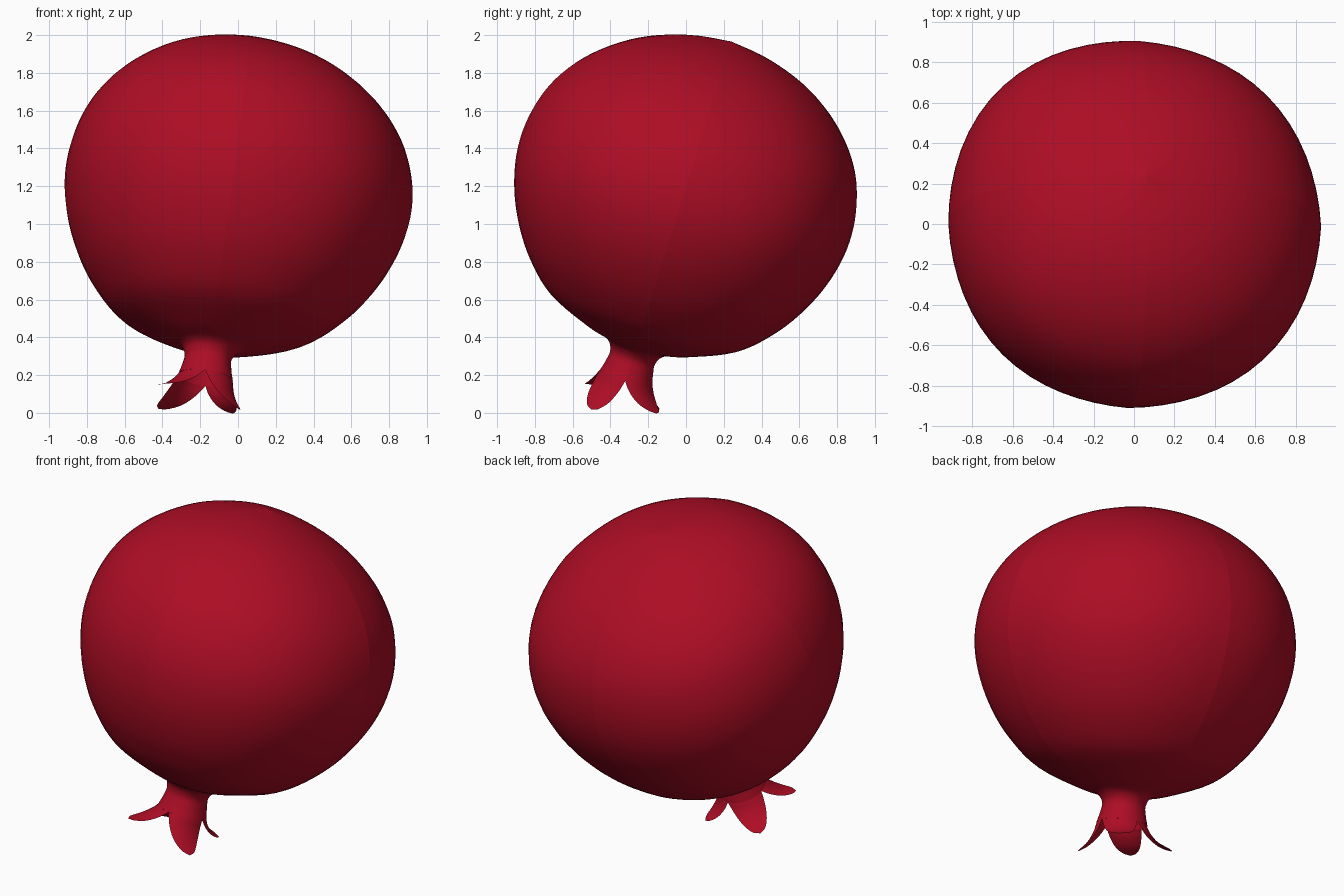
import bpy, math
from mathutils import Vector, Matrix

cube = bpy.data.objects.get("Cube")
if cube:
    bpy.data.objects.remove(cube, do_unlink=True)

# Single rind colour
RED = (0.42, 0.004, 0.018, 1)
skin = bpy.data.materials.new("pomegranate_red")
skin.use_nodes = True
skin.diffuse_color = RED
bsdf = skin.node_tree.nodes["Principled BSDF"]
bsdf.inputs["Base Color"].default_value = RED
bsdf.inputs["Roughness"].default_value = 0.6


def leaning_frame(origin, direction):
    """Matrix whose local z runs downwards along the given direction."""
    axis = Vector(direction).normalized()
    side = (Vector((1, 0, 0)) - axis * axis.x).normalized()
    turn = Matrix((side, axis.cross(side), axis)).transposed().to_4x4()
    return Matrix.Translation(origin) @ turn


def smooth_path(points, steps):
    """Catmull-Rom curve through the profile points."""
    pts = [Vector(p) for p in points]
    pts = [2 * pts[0] - pts[1]] + pts + [2 * pts[-1] - pts[-2]]
    out = []
    for a, b, c, d in zip(pts, pts[1:], pts[2:], pts[3:]):
        for i in range(steps):
            t = i / steps
            out.append(0.5 * (2 * b + (c - a) * t + (2 * a - 5 * b + 4 * c - d) * t * t
                              + (3 * b - a - 3 * c + d) * t ** 3))
    return out + [pts[-2]]


def add_part(name, verts, faces):
    mesh = bpy.data.meshes.new(name)
    mesh.from_pydata(verts, [], faces)
    mesh.materials.append(skin)
    mesh.polygons.foreach_set("use_smooth", [True] * len(mesh.polygons))
    mesh.update()
    obj = bpy.data.objects.new(name, mesh)
    bpy.context.collection.objects.link(obj)
    return obj


# The body leans to the front right; the crown leans a little differently
body_frame = leaning_frame((0.06, 0.24, 1.966), (-0.23, -0.55, -1.76))
crown_axis = Vector((-0.163, -0.234, -0.958)).normalized()
crown_frame = leaning_frame(Vector((-0.22, -0.34, 0.074)) - 2 * crown_axis, crown_axis)

# Fruit body and neck: lathed profile of (radius, distance from pole)
profile = [(0, 0), (0.26, 0.049), (0.495, 0.142), (0.695, 0.29), (0.832, 0.47), (0.9, 0.67),
           (0.912, 0.87), (0.871, 1.07), (0.79, 1.255), (0.68, 1.415), (0.525, 1.56),
           (0.295, 1.664), (0.165, 1.705), (0.125, 1.76), (0.13, 1.82), (0.145, 1.88)]
rings = smooth_path(profile, 5)[1:]
N = 64
verts = [body_frame @ Vector((0, 0, 0))]
for r, s in rings:
    # The belly swells slightly to one side of the axis
    swell = 0.045 * max(0, math.sin(math.pi * min(s / 1.75, 1))) ** 0.7
    for j in range(N):
        a = 2 * math.pi * j / N
        q = math.sin(2 * a)
        bulge = 1 - 0.025 * (abs(q) - 1.2 * q * q)    # soft ridge along the four seams
        if math.cos(a) < 0 and math.sin(a) < 0:       # fuller back quarter
            bulge += 0.025 * q
        verts.append(body_frame @ Vector((r * bulge * 1.01 * math.cos(a) + swell,
                                          r * bulge * math.sin(a), s)))
faces = [(0, 1 + j, 1 + (j + 1) % N) for j in range(N)]
for i in range(len(rings) - 1):
    for j in range(N):
        k, m = 1 + i * N + j, 1 + i * N + (j + 1) % N
        faces.append((k, k + N, m + N, m))
body = add_part("fruit_body", verts, faces)

# Quarter seams stay sharp
for e in body.data.edges:
    e.use_edge_sharp = all(v == 0 or (v - 1) % (N // 4) == 0 for v in e.vertices)

# Crown petals: flaring tongues that continue each quarter of the neck
petal_line = smooth_path([(0.145, 1.88), (0.17, 1.925), (0.215, 1.97), (0.278, 2.0)], 5)
last = len(petal_line) - 1
U = 12
droop = (0.055, 0, 0.04, 0)
twist = (-0.25, 0, 0, 0)
for k in range(4):
    verts, faces = [], []
    for i, (r, s) in enumerate(petal_line):
        t = i / last
        mid = math.pi / 4 + k * math.pi / 2 + twist[k] * t
        half = 0.145 * math.pi / 4 * (1 - 0.35 * t) * math.sqrt(max(0, 1 - t ** 3))
        for j in range(U + 1):
            a = mid + (2 * j / U - 1) * half / r
            p = Vector((r * math.cos(a), r * math.sin(a), s + droop[k] * t))
            verts.append((body_frame @ p).lerp(crown_frame @ p, t))
    for i in range(last):
        for j in range(U):
            v = i * (U + 1) + j
            faces.append((v, v + U + 1, v + U + 2, v + 1))
    add_part(f"crown_petal_{k + 1}", verts, faces)
